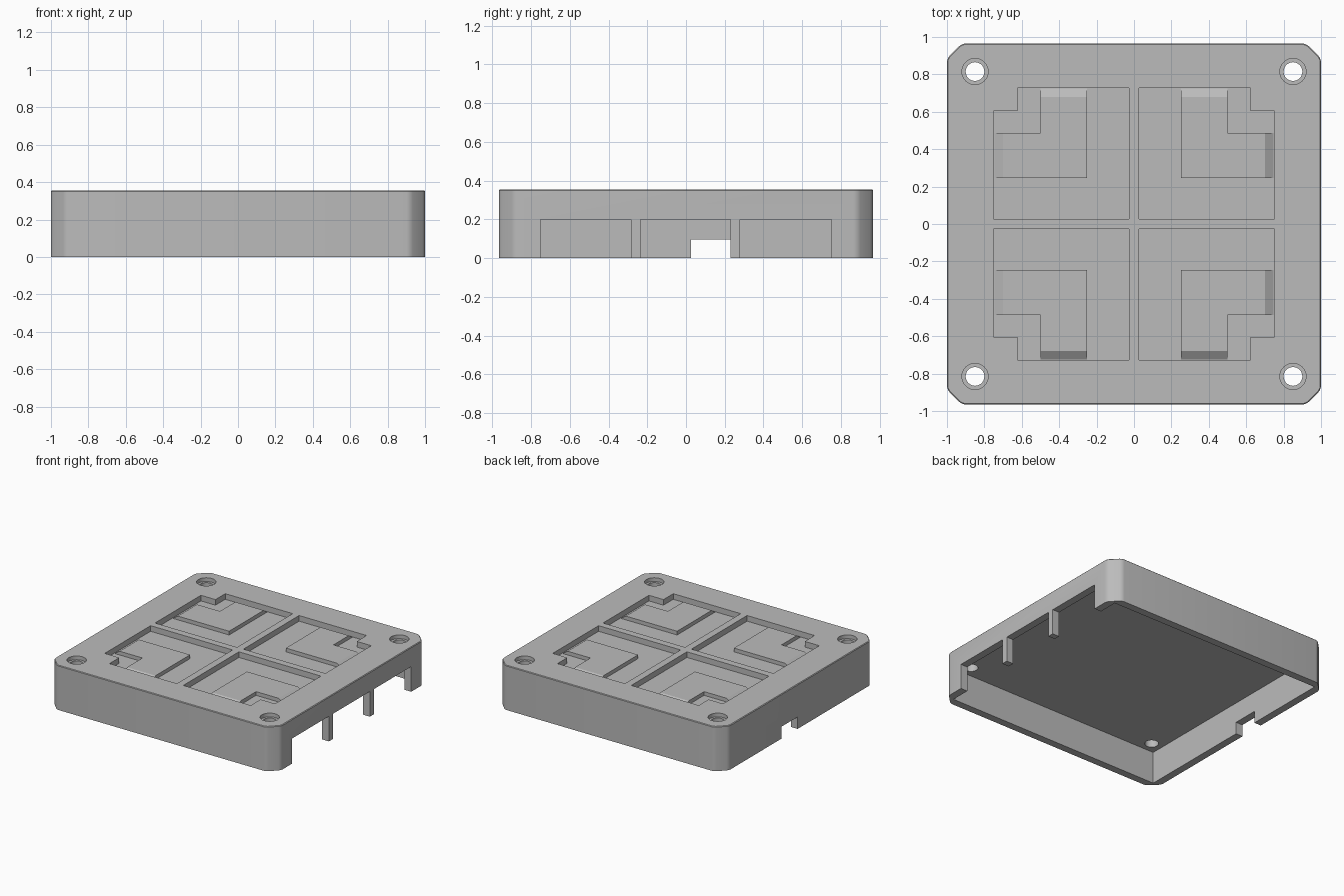
import bpy, bmesh, math

if "Cube" in bpy.data.objects:
    bpy.data.objects.remove(bpy.data.objects["Cube"], do_unlink=True)

grey = bpy.data.materials.new("plain grey")
grey.use_nodes = True
grey.diffuse_color = (0.5, 0.5, 0.5, 1)
grey.node_tree.nodes["Principled BSDF"].inputs["Base Color"].default_value = (0.5, 0.5, 0.5, 1)

HX, HY, TOP = 1.0, 0.965, 0.355   # half sizes and height
FLOOR = 0.31                      # bottom of the top recesses
QUADS = [(sx, sy) for sx in (1, -1) for sy in (1, -1)]


def make_object(name, bm):
    bmesh.ops.recalc_face_normals(bm, faces=bm.faces)
    mesh = bpy.data.meshes.new(name)
    bm.to_mesh(mesh)
    bm.free()
    mesh.materials.append(grey)
    ob = bpy.data.objects.new(name, mesh)
    bpy.context.collection.objects.link(ob)
    return ob


def prism_mesh(outline, z0, z1, top=None):
    """Closed prism; the top outline may differ from the bottom one."""
    bm = bmesh.new()
    low = [bm.verts.new((x, y, z0)) for x, y in outline]
    high = [bm.verts.new((x, y, z1)) for x, y in (top or outline)]
    bm.faces.new(low)
    bm.faces.new(high)
    for i in range(len(low)):
        j = (i + 1) % len(low)
        bm.faces.new((low[i], low[j], high[j], high[i]))
    return bm


def box_outline(x0, x1, y0, y1):
    return [(x0, y0), (x1, y0), (x1, y1), (x0, y1)]


def circle(cx, cy, r, n=32):
    return [(cx + r * math.cos(math.tau * i / n), cy + r * math.sin(math.tau * i / n))
            for i in range(n)]


def mirrored(points, sx, sy):
    return [(x * sx, y * sy) for x, y in points]


def cut(target, outline, z0, z1):
    cutter = make_object("cutter", prism_mesh(outline, z0, z1))
    cutter.hide_render = True
    mod = target.modifiers.new("cut", "BOOLEAN")
    mod.operation = "DIFFERENCE"
    mod.solver = "EXACT"
    mod.object = cutter
    bpy.context.view_layer.objects.active = target
    bpy.ops.object.modifier_apply(modifier=mod.name)
    bpy.data.objects.remove(cutter, do_unlink=True)


# Outer block: chamfered upright corners, slightly softened, fine top edge
bm = prism_mesh(box_outline(-HX, HX, -HY, HY), 0, TOP)
for offset, segments in ((0.08, 1), (0.02, 3)):
    upright = [e for e in bm.edges if abs(e.verts[0].co.z - e.verts[1].co.z) > 0.1]
    bmesh.ops.bevel(bm, geom=upright, offset=offset, segments=segments,
                    profile=0.5, affect="EDGES")
rim = [e for e in bm.edges if all(v.co.z > TOP - 0.001 for v in e.verts)]
bmesh.ops.bevel(bm, geom=rim, offset=0.005, segments=1, affect="EDGES")
case = make_object("case_shell", bm)

# Hollow underside
cut(case, box_outline(-HX + 0.06, HX - 0.06, -HY + 0.06, HY - 0.06), -0.1, 0.255)

# Three openings in the left wall and one notch in the right wall
for y0, y1 in ((-0.75, -0.285), (-0.235, 0.23), (0.28, 0.75)):
    cut(case, box_outline(0.9, 1.1, y0, y1), -0.1, 0.2)
cut(case, box_outline(-1.1, -0.9, 0.025, 0.23), -0.1, 0.095)

# Stepped recesses and counterbored screw holes in each quarter
recess = [(0.028, 0.028), (0.75, 0.028), (0.75, 0.605), (0.622, 0.605),
          (0.622, 0.728), (0.028, 0.728)]
for sx, sy in QUADS:
    cut(case, mirrored(recess, sx, sy), FLOOR, 0.5)
    cut(case, circle(0.85 * sx, 0.815 * sy, 0.07), TOP - 0.03, 0.5)
    cut(case, circle(0.85 * sx, 0.815 * sy, 0.05), 0.2, 0.5)

# Raised corner pads with ramped outer ends
pad = [(0.25, 0.245), (0.748, 0.245), (0.748, 0.487), (0.5, 0.487),
       (0.5, 0.726), (0.25, 0.726)]
pad_top = [(min(x, 0.70), min(y, 0.68)) for x, y in pad]
parts = [case]
for sx, sy in QUADS:
    name = "pad_%s_%s" % ("back" if sy > 0 else "front", "left" if sx > 0 else "right")
    parts.append(make_object(name, prism_mesh(mirrored(pad, sx, sy), FLOOR - 0.001,
                                              FLOOR + 0.03, mirrored(pad_top, sx, sy))))

# Smooth only the softened corners and round holes
for ob in bpy.context.selected_objects:
    ob.select_set(False)
case.select_set(True)
bpy.context.view_layer.objects.active = case
bpy.ops.object.shade_smooth_by_angle(angle=math.radians(30))
